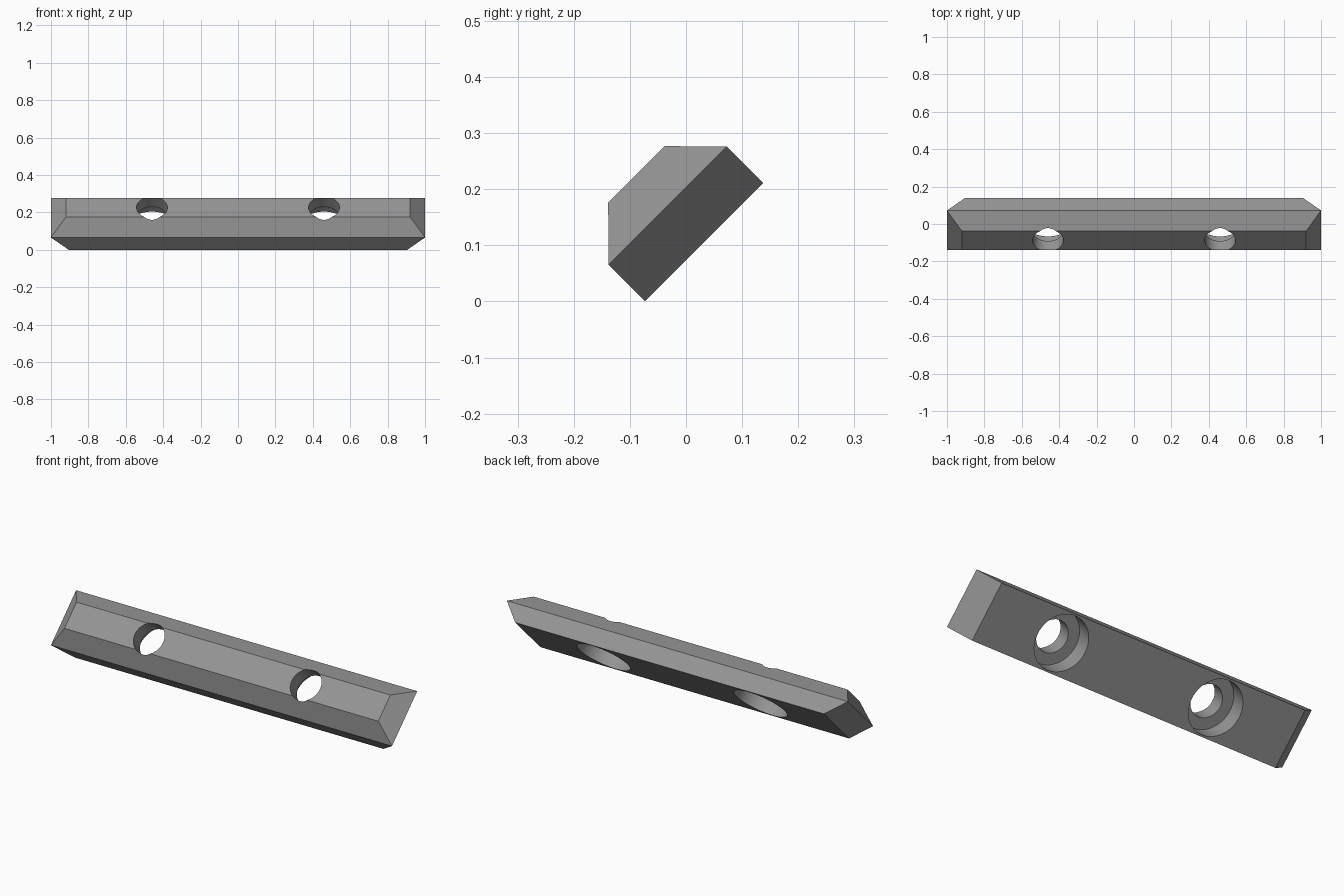
import bpy, bmesh, math
from mathutils import Matrix, Vector

if "Cube" in bpy.data.objects:
    bpy.data.objects.remove(bpy.data.objects["Cube"])

R = math.sqrt(0.5)
# Bar frame: x along the bar, u up the slope, n out of the sloping top
FRAME = Matrix(((1, 0, 0), (0, R, -R), (0, R, R))).to_4x4()
U_MID = 0.0976

grey = bpy.data.materials.new("dark grey metal")
grey.diffuse_color = (0.3, 0.3, 0.3, 1)
grey.use_nodes = True
grey.node_tree.nodes["Principled BSDF"].inputs["Base Color"].default_value = grey.diffuse_color


def make_object(name, bm):
    bmesh.ops.recalc_face_normals(bm, faces=bm.faces)
    mesh = bpy.data.meshes.new(name)
    bm.to_mesh(mesh)
    bm.free()
    obj = bpy.data.objects.new(name, mesh)
    bpy.context.collection.objects.link(obj)
    mesh.materials.append(grey)
    return obj


# Bar: three stacked rectangles (n, half length, half width) joined into one solid
bm = bmesh.new()
rings = []
for n, hx, hu in ((0.0516, 0.905, 0.149), (0.1440, 1.0, 0.149), (0.2227, 0.92, 0.071)):
    corners = ((-hx, -hu), (hx, -hu), (hx, hu), (-hx, hu))
    rings.append([bm.verts.new(FRAME @ Vector((x, U_MID + u, n))) for x, u in corners])
for low, high in zip(rings, rings[1:]):
    for i in range(4):
        j = (i + 1) % 4
        bm.faces.new((low[i], low[j], high[j], high[i]))
bm.faces.new(rings[0][::-1])
bm.faces.new(rings[-1])
bar = make_object("clamping_bar", bm)


# Round cutter running along n
def cutter(name, x, radius, n0, n1):
    bm = bmesh.new()
    bmesh.ops.create_cone(bm, cap_ends=True, segments=64, radius1=radius, radius2=radius,
                          depth=n1 - n0,
                          matrix=FRAME @ Matrix.Translation((x, U_MID, (n0 + n1) / 2)))
    return make_object(name, bm)


# Bolt holes with wide counterbores from underneath
bpy.context.view_layer.objects.active = bar
for x in (-0.46, 0.46):
    for name, radius, n0, n1 in (("bolt_hole", 0.0825, 0.0, 0.3), ("counterbore", 0.14, 0.0, 0.144)):
        tool = cutter(name, x, radius, n0, n1)
        mod = bar.modifiers.new(name, 'BOOLEAN')
        mod.operation = 'DIFFERENCE'
        mod.solver = 'EXACT'
        mod.object = tool
        bpy.ops.object.modifier_apply(modifier=mod.name)
        bpy.data.objects.remove(tool)

# Smooth hole walls, sharp bar edges
bpy.ops.object.select_all(action='DESELECT')
bar.select_set(True)
bpy.ops.object.shade_smooth_by_angle(angle=math.radians(30))
